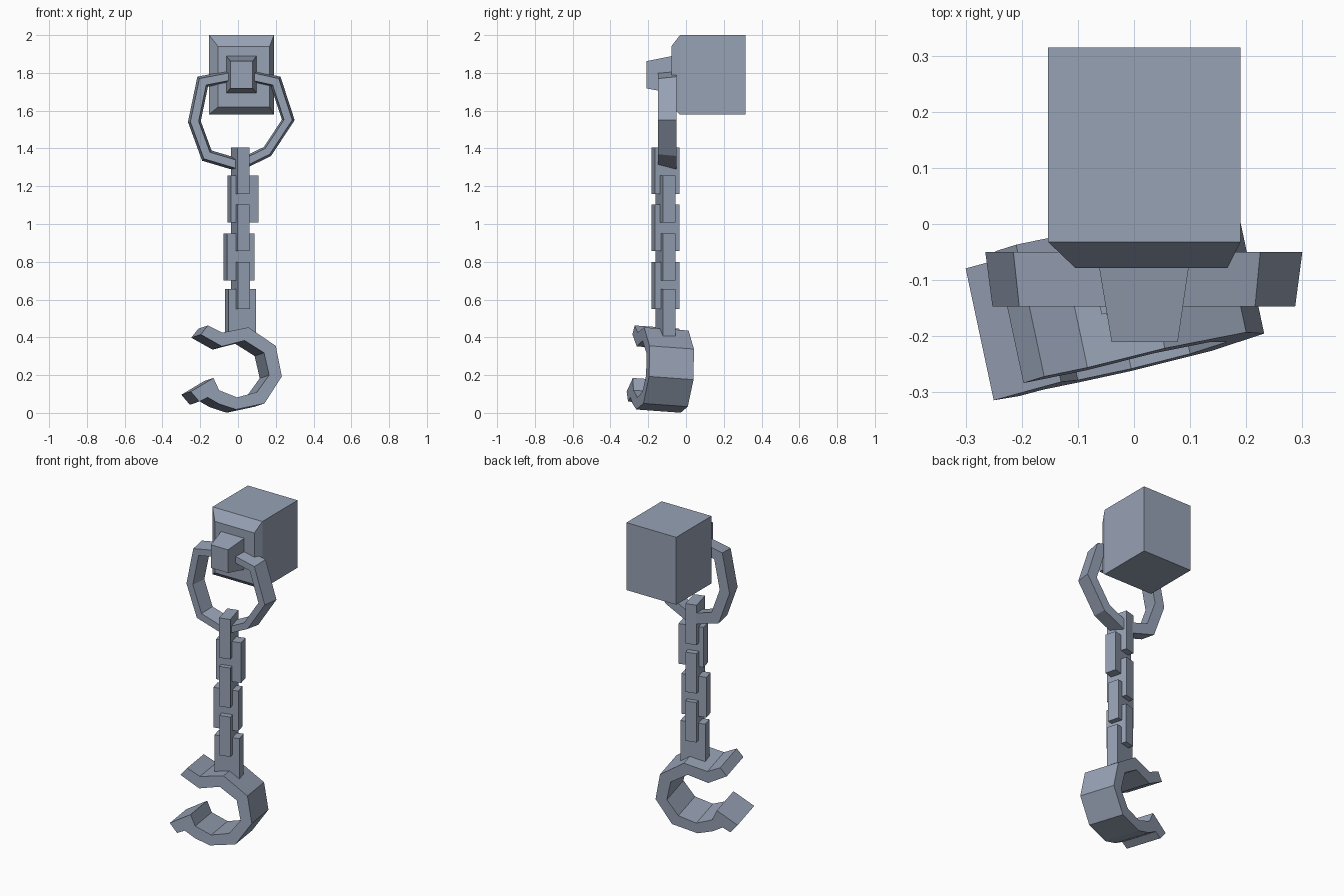
import bpy, bmesh, math
from mathutils import Vector, Matrix

if "Cube" in bpy.data.objects:
    bpy.data.objects.remove(bpy.data.objects["Cube"])

steel = bpy.data.materials.new("blue_grey_steel")
steel.diffuse_color = (0.31, 0.36, 0.46, 1)
steel.use_nodes = True
steel.node_tree.nodes["Principled BSDF"].inputs["Base Color"].default_value = steel.diffuse_color


def finish(name, bm):
    bmesh.ops.recalc_face_normals(bm, faces=bm.faces)
    mesh = bpy.data.meshes.new(name)
    bm.to_mesh(mesh)
    bm.free()
    mesh.materials.append(steel)
    ob = bpy.data.objects.new(name, mesh)
    bpy.context.collection.objects.link(ob)
    return ob


def loft(name, loops, closed=False):
    """Bridge matching vertex loops; cap the ends, or join last to first."""
    bm = bmesh.new()
    rings = [[bm.verts.new(p) for p in loop] for loop in loops]
    n = len(rings[0])
    pairs = list(zip(rings, rings[1:]))
    if closed:
        pairs.append((rings[-1], rings[0]))
    else:
        bm.faces.new(rings[0])
        bm.faces.new(rings[-1])
    for a, b in pairs:
        for i in range(n):
            j = (i + 1) % n
            bm.faces.new((a[i], a[j], b[j], b[i]))
    return finish(name, bm)


def rect(x0, x1, z0, z1, y):
    return [(x0, y, z0), (x1, y, z0), (x1, y, z1), (x0, y, z1)]


# wall block with chamfered front
loft("wall_block", [rect(-.153, .19, 1.58, 2.0, .315),
                    rect(-.153, .19, 1.58, 2.0, -.032),
                    rect(-.105, .167, 1.62, 1.94, -.078)])

# tapered peg that holds the ring
loft("ring_peg", [rect(-.065, .10, 1.69, 1.892, -.06),
                  rect(-.04, .078, 1.718, 1.862, -.21)])

# eight-sided hanging ring, wider at the back
ring = [(.02, 1.825), (.225, 1.78), (.30, 1.55), (.175, 1.36),
        (.005, 1.277), (-.19, 1.335), (-.265, 1.54), (-.215, 1.78)]


def ring_loop(scale, y):
    cx, cz = .018, 1.56
    return [(cx + (x - cx) * scale, y, cz + (z - cz) * scale) for x, z in ring]


loft("hanging_ring", [ring_loop(1, -.05), ring_loop(.955, -.147),
                      ring_loop(.80, -.147), ring_loop(.76, -.05)], closed=True)

# chain links: crossed plates, each turned a little about z
centres = [(.012, 1.282), (.026, 1.132), (.012, .980),
           (.006, .826), (.014, .675), (.014, .532)]
for i, (x, z) in enumerate(centres):
    size = (.067, .135, .248) if i % 2 == 0 else (.15, .07, .25)
    bm = bmesh.new()
    bmesh.ops.create_cube(bm, size=1)
    bm.transform(Matrix.Translation((x, -.108, z)) @ Matrix.Rotation(math.radians(15), 4, 'Z')
                 @ Matrix.Diagonal((*size, 1)))
    finish(f"chain_link_{i + 1}", bm)

# open cuff: outer and inner edges of a C strip with splayed ends
outer = [(-.16, .463), (-.083, .425), (.055, .453), (.20, .355), (.232, .193),
         (.14, .05), (-.01, .018), (-.16, .082), (-.205, .06)]
inner = [(-.197, .415), (-.085, .352), (.035, .383), (.138, .318), (.165, .20),
         (.10, .11), (-.005, .082), (-.10, .12), (-.13, .185), (-.25, .113)]
outer.insert(7, (-.10, .047))
back = Vector((-.05, .235, -.017))


def on_front(x, z):
    return Vector((x, -.315 + .237 * (x + .25) + .06 * (z - .1), z))


sections = []
for o, i in zip(outer, inner):
    a, b = on_front(*o), on_front(*i)
    sections.append([a, b, b + back, a + back])
loft("open_cuff", sections)
